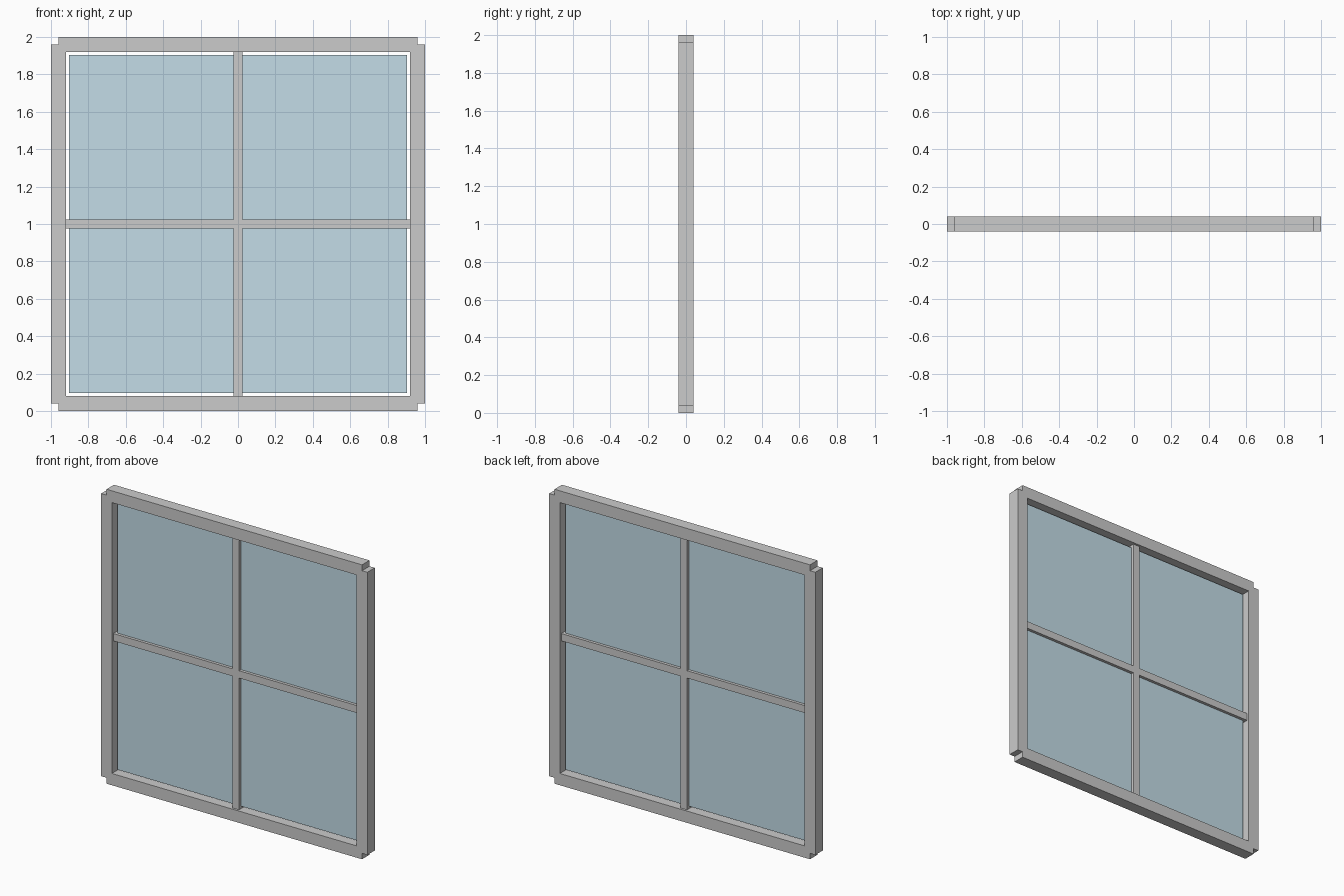
import bpy

if "Cube" in bpy.data.objects:
    bpy.data.objects.remove(bpy.data.objects["Cube"])


def box(name, size, loc, material=None):
    """Axis-aligned block with the given full size and centre."""
    bpy.ops.mesh.primitive_cube_add(size=1, location=loc)
    ob = bpy.context.object
    ob.name = name
    ob.scale = size
    bpy.ops.object.transform_apply(location=False, rotation=False, scale=True)
    if material:
        ob.data.materials.append(material)
    return ob


FRAME, BAR = 0.08, 0.05
MID = 1.0

# Outer frame: stiles and rails overlap, leaving notched corners
for side, stile, rail in ((-1, "left_stile", "bottom_rail"), (1, "right_stile", "top_rail")):
    box(stile, (FRAME, FRAME, 1.92), (side * 0.96, 0, MID))
    box(rail, (1.92, FRAME, FRAME), (0, 0, MID + side * 0.96))

# Crossing glazing bars
box("vertical_glazing_bar", (BAR, BAR, 1.84), (0, 0, MID))
box("horizontal_glazing_bar", (1.84, BAR, BAR), (0, 0, MID))

# Glass pane, slightly smaller than the opening
glass = bpy.data.materials.new("glass")
glass.diffuse_color = (0.55, 0.72, 0.8, 0.5)
glass.use_nodes = True
glass.node_tree.nodes["Principled BSDF"].inputs["Base Color"].default_value = glass.diffuse_color
box("glass_pane", (1.805, 0.01, 1.805), (0, 0, MID), glass)
